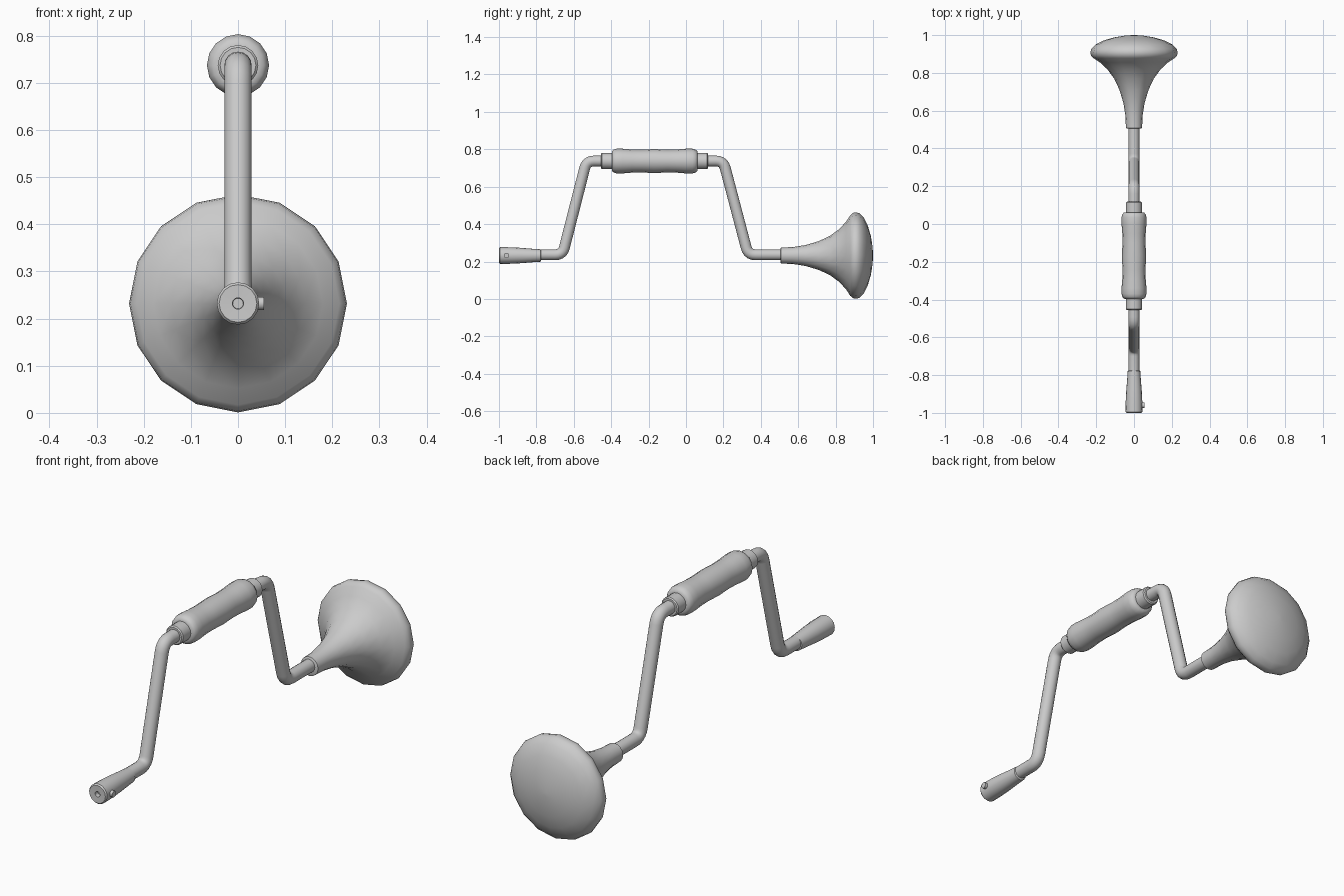
import bpy, bmesh, math
from mathutils import Vector

cube = bpy.data.objects.get("Cube")
if cube:
    bpy.data.objects.remove(cube, do_unlink=True)

AXIS = 0.232   # height of the knob and chuck axis
GRIP = 0.737   # height of the hand grip axis

grey = bpy.data.materials.new("plain_grey")
grey.use_nodes = True
grey.diffuse_color = (0.6, 0.6, 0.6, 1)
grey.node_tree.nodes["Principled BSDF"].inputs["Base Color"].default_value = (0.6, 0.6, 0.6, 1)


def finish(name, bm, angle=40):
    bmesh.ops.recalc_face_normals(bm, faces=bm.faces)
    mesh = bpy.data.meshes.new(name)
    bm.to_mesh(mesh)
    bm.free()
    mesh.materials.append(grey)
    ob = bpy.data.objects.new(name, mesh)
    bpy.context.collection.objects.link(ob)
    bpy.ops.object.select_all(action='DESELECT')
    ob.select_set(True)
    bpy.context.view_layer.objects.active = ob
    bpy.ops.object.shade_smooth_by_angle(angle=math.radians(angle))
    return ob


def skin(bm, rings):
    """Bridge consecutive rings and cap both ends."""
    n = len(rings[0])
    for a, b in zip(rings, rings[1:]):
        for i in range(n):
            j = (i + 1) % n
            bm.faces.new((a[i], a[j], b[j], b[i]))
    bm.faces.new(rings[0])
    bm.faces.new(rings[-1])


def lathe(name, profile, z, sides=16, angle=40):
    """Turn a (y, radius) profile about a horizontal axis at height z."""
    bm = bmesh.new()
    turns = [2 * math.pi * i / sides for i in range(sides)]
    skin(bm, [[bm.verts.new((r * math.cos(t), y, z + r * math.sin(t))) for t in turns]
              for y, r in profile])
    return finish(name, bm, angle)


def rounded(corners, radius, steps=5):
    """Replace each inner corner of a path with a short curve."""
    path = [corners[0]]
    for a, b, c in zip(corners, corners[1:], corners[2:]):
        p = b + (a - b).normalized() * radius
        q = b + (c - b).normalized() * radius
        for k in range(steps + 1):
            t = k / steps
            path.append(p * (1 - t) ** 2 + b * 2 * t * (1 - t) + q * t ** 2)
    return path + [corners[-1]]


# Cranked rod swept along its bent path
corners = [Vector((0, y, z)) for y, z in (
    (-0.8, AXIS + 0.004), (-0.66, AXIS + 0.004), (-0.532, GRIP),
    (0.2, GRIP), (0.332, AXIS + 0.004), (0.54, AXIS + 0.004))]
path = rounded(corners, 0.04)
bm = bmesh.new()
rings = []
side = Vector((1, 0, 0))
for i, p in enumerate(path):
    tangent = (path[min(i + 1, len(path) - 1)] - path[max(i - 1, 0)]).normalized()
    up = side.cross(tangent)
    rings.append([bm.verts.new(p + 0.029 * (side * math.cos(t) + up * math.sin(t)))
                  for t in (2 * math.pi * k / 16 for k in range(16))])
skin(bm, rings)
finish("cranked_rod", bm, 50)

# Flared knob with a shallow domed back
lathe("knob", [(0.505, 0.036), (0.508, 0.043), (0.57, 0.045), (0.64, 0.056),
               (0.71, 0.077), (0.77, 0.105), (0.82, 0.142), (0.855, 0.18),
               (0.878, 0.215), (0.892, 0.228), (0.91, 0.231), (0.927, 0.226),
               (0.95, 0.204), (0.972, 0.16), (0.988, 0.105), (0.997, 0.05), (1.0, 0.008)],
      AXIS, 16, 60)

# Waisted hand grip
lathe("hand_grip", [(-0.397, 0.042), (-0.395, 0.054), (-0.385, 0.062), (-0.37, 0.066),
                    (-0.34, 0.066), (-0.29, 0.062), (-0.24, 0.061), (-0.17, 0.064),
                    (-0.1, 0.061), (-0.05, 0.062), (0.0, 0.066), (0.035, 0.066),
                    (0.05, 0.062), (0.06, 0.054), (0.062, 0.042)],
      GRIP, 16, 60)

# Collars at both ends of the grip
for name, y0, y1 in (("front_collar", -0.455, -0.385), ("back_collar", 0.05, 0.118)):
    lathe(name, [(y0, 0.038), (y0 + 0.005, 0.043), (y1 - 0.005, 0.043), (y1, 0.038)], GRIP)

# Tapered chuck with a bored nose
lathe("chuck", [(-0.98, 0.011), (-0.999, 0.012), (-1.0, 0.04), (-0.994, 0.045),
                (-0.94, 0.044), (-0.88, 0.041), (-0.82, 0.036), (-0.777, 0.033),
                (-0.774, 0.029)], AXIS)

# Small set screw in the left side of the chuck
bm = bmesh.new()
bmesh.ops.create_cone(bm, cap_ends=True, segments=12, radius1=0.014, radius2=0.014, depth=0.03)
for v in bm.verts:
    v.co = Vector((v.co.z + 0.04, v.co.x - 0.96, v.co.y + AXIS))
finish("set_screw", bm)
